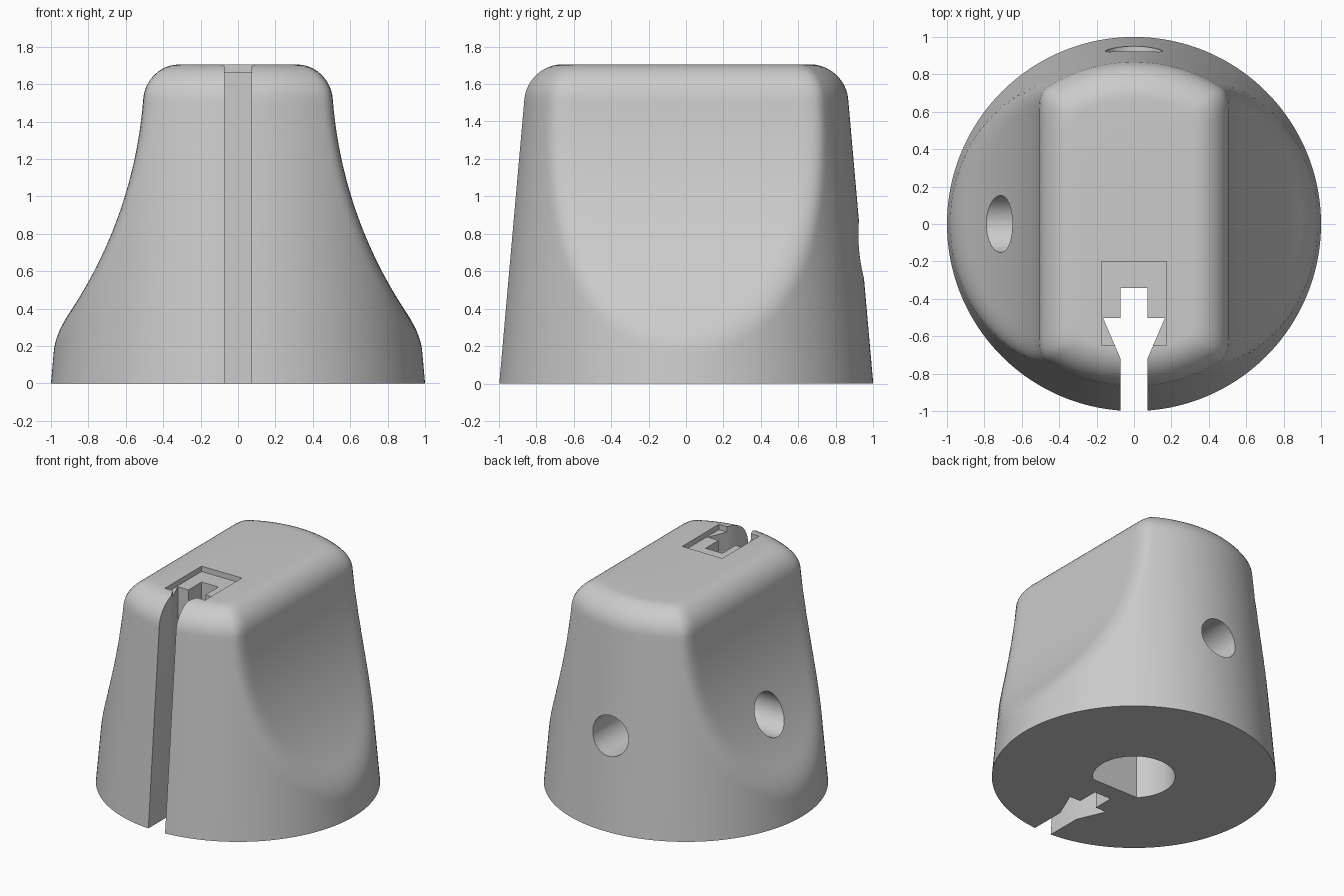
import bpy
import bmesh
from math import cos, sin, tau, pi, sqrt, asin
from mathutils import Matrix

if "Cube" in bpy.data.objects:
    bpy.data.objects.remove(bpy.data.objects["Cube"])

HEIGHT, FILLET = 1.705, 0.185
SIDES = 192

grey = bpy.data.materials.new("matte grey")
grey.use_nodes = True
colour = (0.6, 0.6, 0.6, 1)
grey.diffuse_color = colour
grey.node_tree.nodes["Principled BSDF"].inputs["Base Color"].default_value = colour


def finish(name, bm):
    bmesh.ops.recalc_face_normals(bm, faces=bm.faces)
    mesh = bpy.data.meshes.new(name)
    bm.to_mesh(mesh)
    bm.free()
    mesh.materials.append(grey)
    obj = bpy.data.objects.new(name, mesh)
    bpy.context.collection.objects.link(obj)
    return obj


def soft_min(a, b, blend=0.07):
    h = max(blend - abs(a - b), 0) / blend
    return min(a, b) - h * h * blend / 4


def section(bm, z):
    """Tapered circle clipped by the two grip scoops, drawn in at the top fillet."""
    rise = max(z - (HEIGHT - FILLET), 0)
    inset = FILLET - sqrt(max(FILLET ** 2 - rise ** 2, 0))
    radius = 1 - 0.088 * z - inset
    half_width = 2.88 - sqrt(2.38 ** 2 - (1.7 - z) ** 2) - inset
    ring = []
    for i in range(SIDES):
        a = tau * i / SIDES
        r = soft_min(radius, half_width / max(abs(cos(a)), 0.01))
        ring.append(bm.verts.new((r * cos(a), r * sin(a), z)))
    return ring


def prism(name, points, bottom, top):
    bm = bmesh.new()
    low, high = ([bm.verts.new((x, y, z)) for x, y in points] for z in (bottom, top))
    bm.faces.new(low)
    bm.faces.new(high)
    for i in range(len(points)):
        j = (i + 1) % len(points)
        bm.faces.new((low[i], low[j], high[j], high[i]))
    return finish(name, bm)


# Knob body, lofted from sections
bm = bmesh.new()
shoulder = HEIGHT - FILLET
heights = [shoulder * i / 54 for i in range(54)]
heights += [shoulder + FILLET * sin(pi / 2 * i / 12) for i in range(13)]
rings = [section(bm, z) for z in heights]
for low, high in zip(rings, rings[1:]):
    for i in range(SIDES):
        j = (i + 1) % SIDES
        bm.faces.new((low[i], low[j], high[j], high[i]))
bm.faces.new(rings[0])
bm.faces.new(rings[-1])
body = finish("knob_body", bm)

# Arrow-shaped pointer slot through the full height
half = [(0.072, -1.2), (0.072, -0.72), (0.165, -0.503), (0.072, -0.503), (0.072, -0.343)]
slot = prism("pointer_slot_cutter", half + [(-x, y) for x, y in reversed(half)], -0.1, 1.9)

# Shallow rectangular pocket in the top
pocket = prism("top_pocket_cutter",
               [(-0.173, -0.65), (0.173, -0.65), (0.173, -0.2), (-0.173, -0.2)], 1.663, 1.9)

# D-shaped shaft bore from below
start = asin(-0.21 / 0.29)
sweep = pi - 2 * start
bore = prism("shaft_bore_cutter",
             [(0.29 * cos(start + sweep * i / 48), 0.29 * sin(start + sweep * i / 48))
              for i in range(49)], -0.1, 1.2)


# Set screw holes at the back and the right side
def screw_hole(name, turn):
    bm = bmesh.new()
    bmesh.ops.create_cone(bm, cap_ends=True, segments=48, radius1=0.153, radius2=0.153,
                          depth=1.1, matrix=Matrix.Rotation(turn, 4, "Z")
                          @ Matrix.Translation((0, 0.7, 0.715))
                          @ Matrix.Rotation(pi / 2, 4, "X"))
    return finish(name, bm)


cutters = [slot, pocket, bore, screw_hole("back_screw_cutter", 0),
           screw_hole("right_screw_cutter", pi / 2)]
for cutter in cutters:
    mod = body.modifiers.new(cutter.name, "BOOLEAN")
    mod.operation, mod.solver, mod.object = "DIFFERENCE", "EXACT", cutter

bpy.context.view_layer.objects.active = body
body.select_set(True)
for mod in list(body.modifiers):
    bpy.ops.object.modifier_apply(modifier=mod.name)
for cutter in cutters:
    bpy.data.objects.remove(cutter)
bpy.ops.object.shade_smooth_by_angle(angle=pi / 6)
